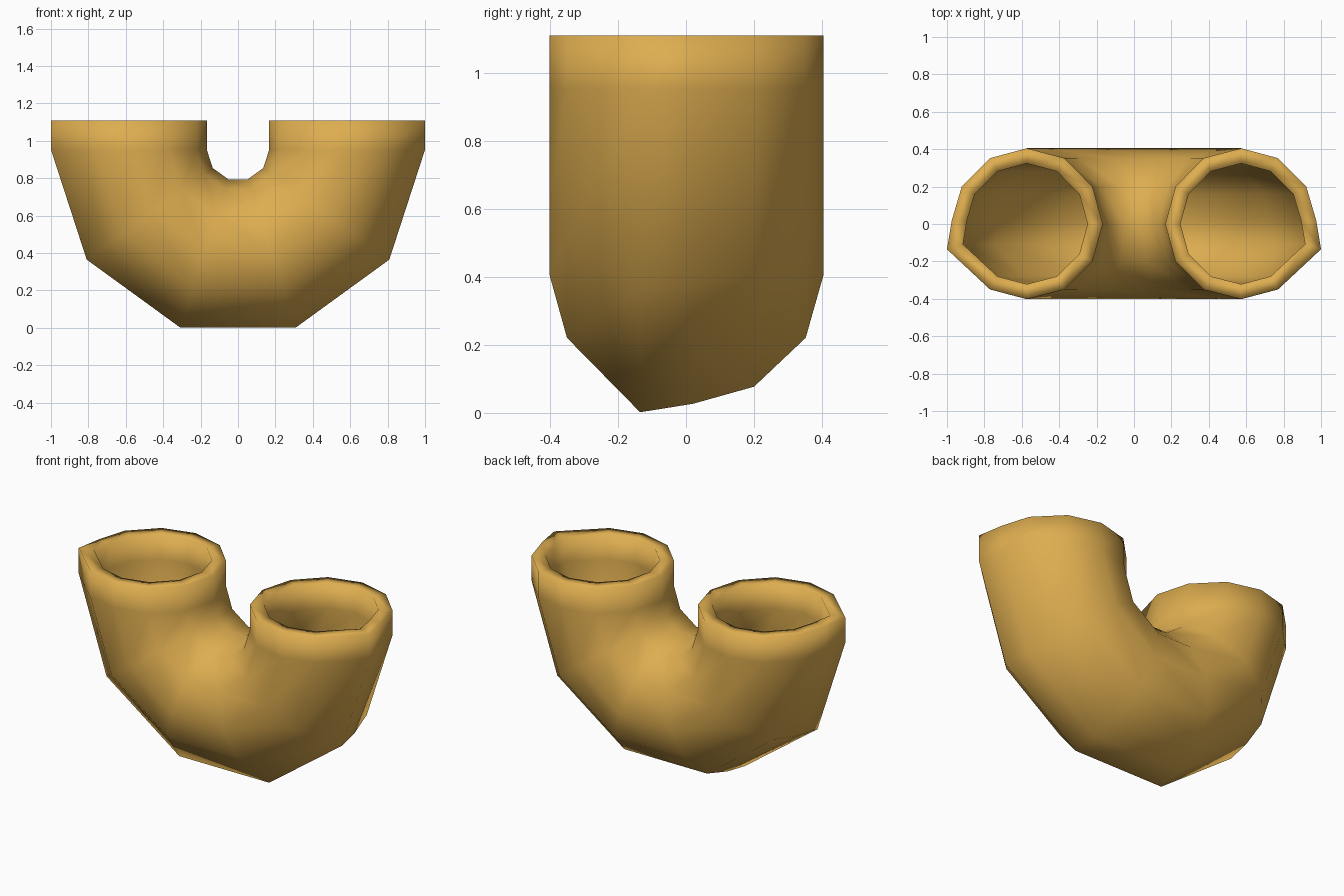
import bpy, bmesh, math

if "Cube" in bpy.data.objects:
    bpy.data.objects.remove(bpy.data.objects["Cube"])

# Cross-section: (distance from bend axis, y), slightly irregular 12-gon
SECTION = [(0.573, 0.405), (0.77, 0.352), (0.921, 0.2), (0.974, 0.02),
           (1.0, -0.135), (0.77, -0.35), (0.573, -0.402), (0.372, -0.35),
           (0.222, -0.2), (0.167, 0.0), (0.222, 0.2), (0.372, 0.352)]
CENTRE_R, BEND_Z, TOP_Z, INNER = 0.573, 0.953, 1.11, 0.80
STEPS = 5

# Bore: the same section shrunk about its centre
bore = [(CENTRE_R + (r - CENTRE_R) * INNER, y * INNER) for r, y in SECTION]


def sweep(section):
    """Rings of points: straight collar, half-turn bend, straight collar."""
    rings = [[(r, y, TOP_Z) for r, y in section]]
    for i in range(STEPS + 1):
        a = math.pi * i / STEPS
        rings.append([(r * math.cos(a), y, BEND_Z - r * math.sin(a)) for r, y in section])
    rings.append([(-r, y, TOP_Z) for r, y in section])
    return rings


# Outer skin there, bore back; closing the loop makes both rims
bm = bmesh.new()
rings = [[bm.verts.new(p) for p in ring]
         for ring in sweep(SECTION) + sweep(bore)[::-1]]
n = len(SECTION)
for k, ring in enumerate(rings):
    nxt = rings[(k + 1) % len(rings)]
    for j in range(n):
        bm.faces.new((ring[j], ring[(j + 1) % n], nxt[(j + 1) % n], nxt[j]))
bmesh.ops.recalc_face_normals(bm, faces=bm.faces)
for f in bm.faces:
    f.smooth = True

mesh = bpy.data.meshes.new("u_bend_pipe")
bm.to_mesh(mesh)
bm.free()
pipe = bpy.data.objects.new("u_bend_pipe", mesh)
bpy.context.collection.objects.link(pipe)

# Single golden colour
mat = bpy.data.materials.new("golden_yellow")
mat.diffuse_color = (0.73, 0.42, 0.08, 1)
mat.use_nodes = True
mat.node_tree.nodes["Principled BSDF"].inputs["Base Color"].default_value = mat.diffuse_color
mesh.materials.append(mat)
